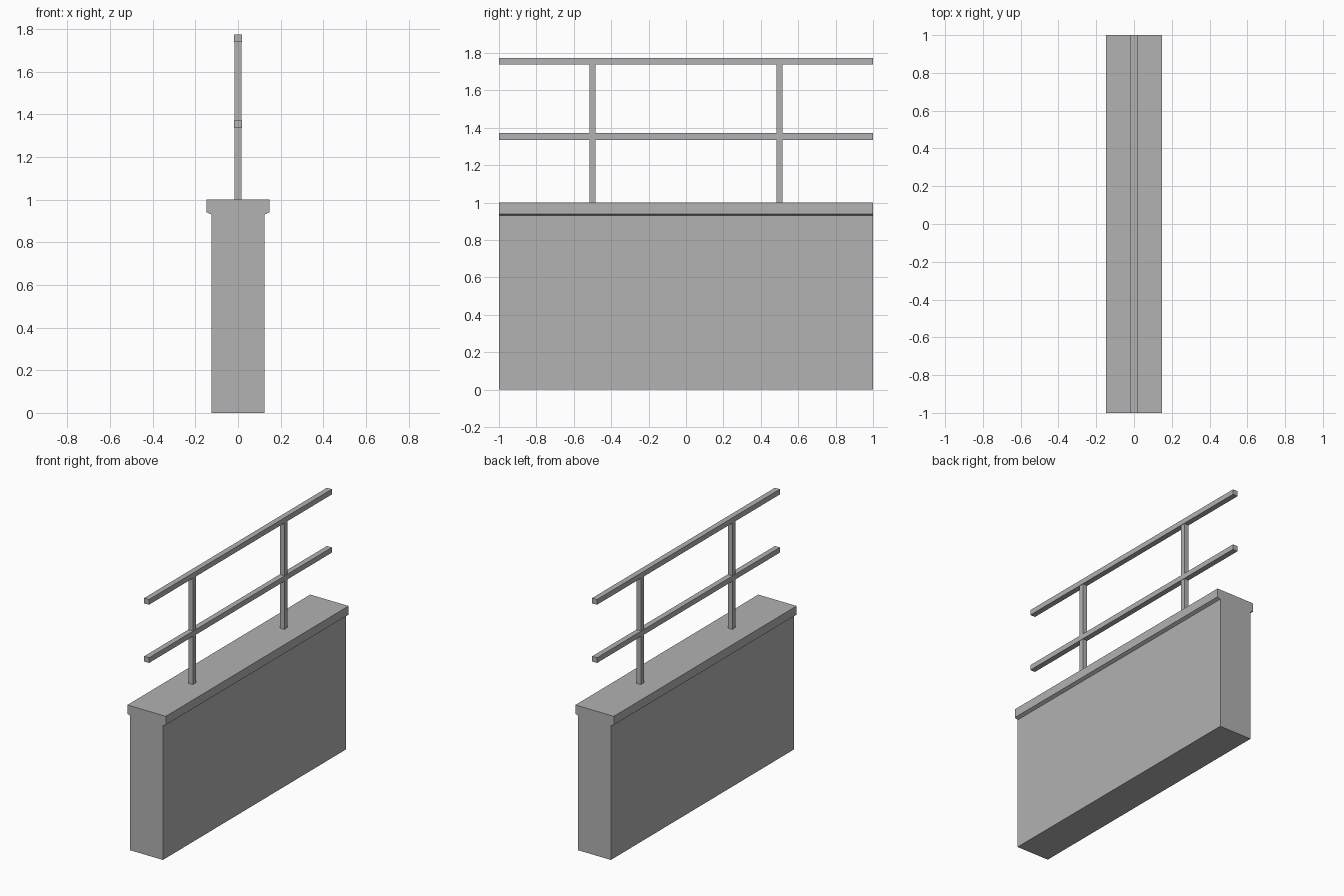
import bpy
import bmesh

cube = bpy.data.objects.get("Cube")
if cube:
    bpy.data.objects.remove(cube, do_unlink=True)

grey = bpy.data.materials.new("concrete grey")
grey.use_nodes = True
colour = (0.445, 0.445, 0.445, 1)
grey.diffuse_color = colour
grey.node_tree.nodes["Principled BSDF"].inputs["Base Color"].default_value = colour


def extrude_profile(name, points, start, offset):
    """Close a planar outline and extrude it into a solid."""
    bm = bmesh.new()
    face = bm.faces.new([bm.verts.new(start(*p)) for p in points])
    result = bmesh.ops.extrude_face_region(bm, geom=[face])
    moved = [v for v in result["geom"] if isinstance(v, bmesh.types.BMVert)]
    bmesh.ops.translate(bm, verts=moved, vec=offset)
    bmesh.ops.recalc_face_normals(bm, faces=bm.faces)
    mesh = bpy.data.meshes.new(name)
    bm.to_mesh(mesh)
    bm.free()
    mesh.materials.append(grey)
    obj = bpy.data.objects.new(name, mesh)
    bpy.context.collection.objects.link(obj)
    return obj


def rectangle(w, low, high):
    return [(-w, low), (w, low), (w, high), (-w, high)]


def along_y(name, points):
    return extrude_profile(name, points, lambda x, z: (x, -1, z), (0, 2, 0))


# Parapet wall with an overhanging, chamfered coping
half = [(0.125, 0), (0.125, 0.93), (0.147, 0.94), (0.147, 1)]
along_y("parapet_wall", half + [(-x, z) for x, z in reversed(half)])

# Horizontal rails
for name, low in (("middle_rail", 1.335), ("top_rail", 1.738)):
    along_y(name, rectangle(0.019, low, low + 0.036))

# Upright posts
for name, y in (("front_post", -0.5), ("back_post", 0.5)):
    extrude_profile(name, rectangle(0.016, y - 0.017, y + 0.017),
                    lambda x, v: (x, v, 1), (0, 0, 0.74))
